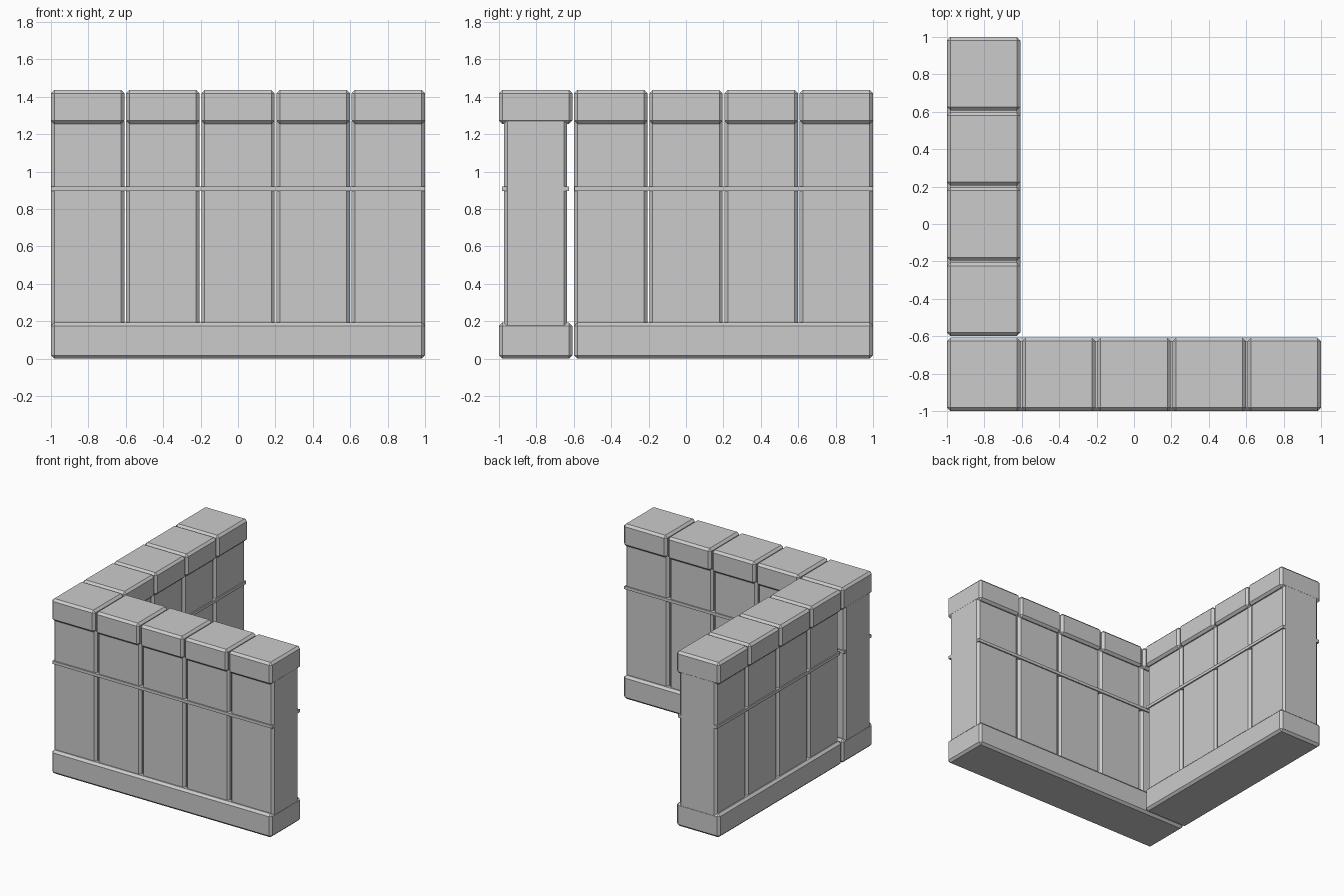
import bpy, bmesh
from mathutils import Vector

if "Cube" in bpy.data.objects:
    bpy.data.objects.remove(bpy.data.objects["Cube"])

PITCH, STONE, CHAMFER = 0.402, 0.392, 0.018


def block(name, lo, hi, edges="all"):
    """Box between two corners, with all / only upright / no edges chamfered."""
    lo, hi = Vector(lo), Vector(hi)
    bm = bmesh.new()
    bmesh.ops.create_cube(bm, size=1)
    for v in bm.verts:
        v.co = (lo + hi) / 2 + v.co * (hi - lo)
    picked = []
    if edges == "all":
        picked = bm.edges[:]
    elif edges == "upright":
        picked = [e for e in bm.edges if abs(e.verts[0].co.z - e.verts[1].co.z) > 0.1]
    if picked:
        bmesh.ops.bevel(bm, geom=picked, offset=CHAMFER, segments=1,
                        profile=0.5, affect='EDGES')
    mesh = bpy.data.meshes.new(name)
    bm.to_mesh(mesh)
    bm.free()
    bpy.context.collection.objects.link(bpy.data.objects.new(name, mesh))


def wall(name, start, count, along_x):
    """Straight wall of stones whose centre line runs at -0.804."""
    end = start + count * PITCH - (PITCH - STONE)

    def piece(part, a, b, depth, z0, z1, edges):
        c0, c1 = -0.804 - depth / 2, -0.804 + depth / 2
        lo, hi = ((a, c0, z0), (b, c1, z1)) if along_x else ((c0, a, z0), (c1, b, z1))
        block(f"{name}_{part}", lo, hi, edges)

    # plinth and thin string course
    piece("base", start, end, STONE, 0, 0.193, "all")
    piece("band", start + 0.001, end - 0.001, 0.358, 0.896, 0.92, None)
    # upright panels with a cap stone each
    for i in range(count):
        a = start + i * PITCH
        piece(f"panel_{i}", a, a + STONE, 0.338, 0.177, 1.272, "upright")
        piece(f"cap_{i}", a, a + STONE, STONE, 1.255, 1.437, "all")


wall("front_wall", -1.0, 5, True)
wall("side_wall", -1.0 + PITCH, 4, False)
